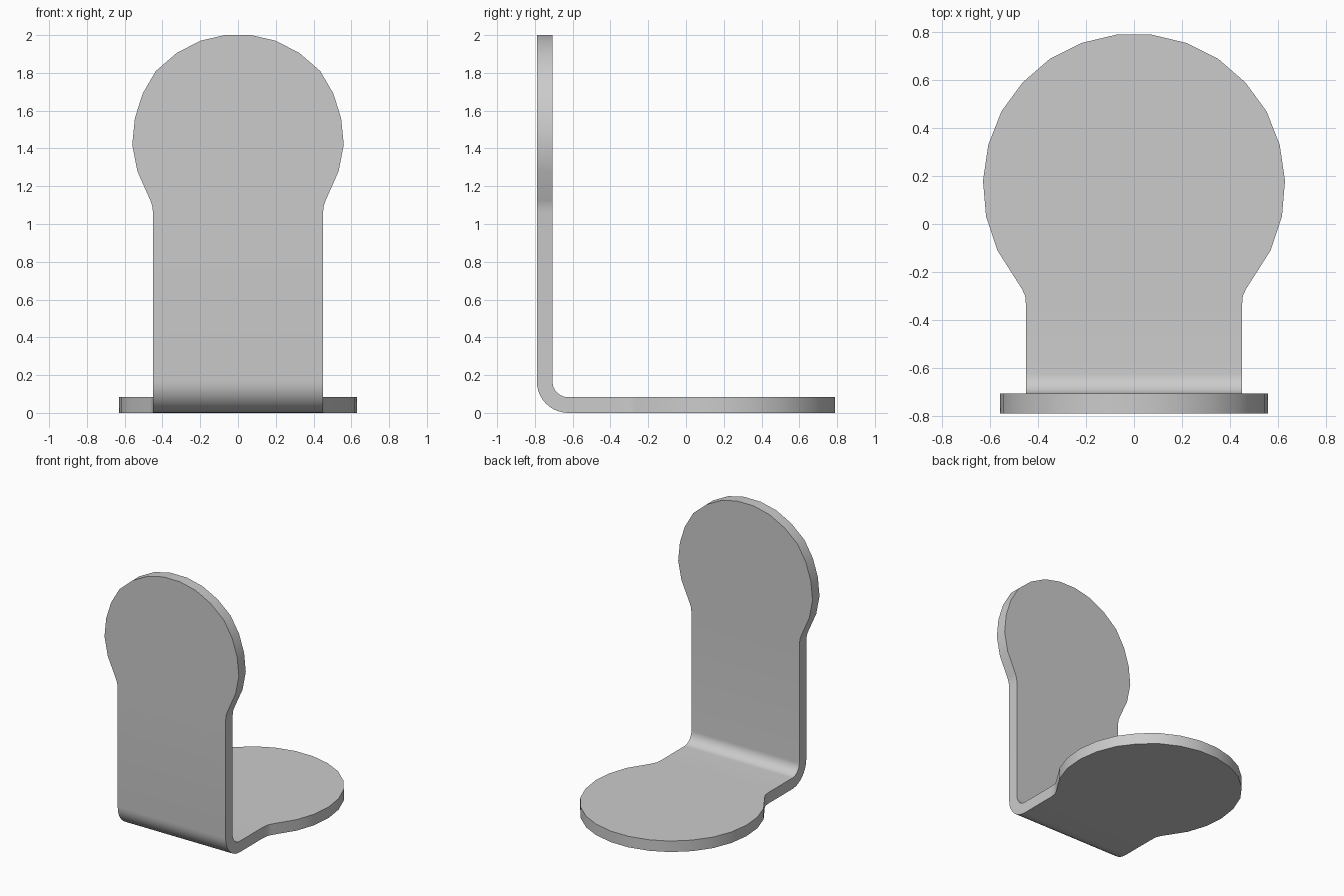
import bpy, bmesh, math

if "Cube" in bpy.data.objects:
    bpy.data.objects.remove(bpy.data.objects["Cube"])

T = 0.083               # sheet thickness
R = 0.167               # outer bend radius
BACK, FLOOR = -0.79, 0.0
CY, CZ = BACK + R, FLOOR + R   # bend centre

# half-width outlines: (position along the plate, half width)
upright = [(2.0, 0.07), (1.97, 0.20), (1.905, 0.325), (1.81, 0.435), (1.69, 0.505),
           (1.56, 0.546), (1.42, 0.56), (1.28, 0.533), (1.125, 0.464), (1.10, 0.455), (1.06, 0.45)]
base = [(-0.35, 0.45), (-0.30, 0.454), (-0.27, 0.468), (-0.11, 0.57), (0.03, 0.617),
        (0.18, 0.63), (0.33, 0.608), (0.47, 0.553), (0.59, 0.465), (0.69, 0.35),
        (0.755, 0.22), (0.79, 0.073)]

# stations along the sheet: outer (y, z), inner (y, z), half width
stations = [((BACK, z), (BACK + T, z), w) for z, w in upright]
BEND = 10
for i in range(BEND + 1):
    a = math.pi + math.pi / 2 * i / BEND
    c, s = math.cos(a), math.sin(a)
    stations.append(((CY + R * c, CZ + R * s),
                     (CY + (R - T) * c, CZ + (R - T) * s), 0.45))
stations += [((y, FLOOR), (y, FLOOR + T), w) for y, w in base]

# sweep a rectangular section through the stations
bm = bmesh.new()
rings = []
for (oy, oz), (iy, iz), w in stations:
    rings.append([bm.verts.new(p) for p in
                  ((-w, oy, oz), (w, oy, oz), (w, iy, iz), (-w, iy, iz))])
for a, b in zip(rings, rings[1:]):
    for k in range(4):
        n = (k + 1) % 4
        bm.faces.new((a[k], a[n], b[n], b[k]))
bm.faces.new(rings[0])
bm.faces.new(rings[-1])
bmesh.ops.recalc_face_normals(bm, faces=bm.faces[:])

mesh = bpy.data.meshes.new("bent_plate")
bm.to_mesh(mesh)
bm.free()
plate = bpy.data.objects.new("bent_plate", mesh)
bpy.context.collection.objects.link(plate)

# smooth rims and bend, crisp sheet edges
bpy.context.view_layer.objects.active = plate
plate.select_set(True)
bpy.ops.object.shade_smooth_by_angle(angle=math.radians(30))
